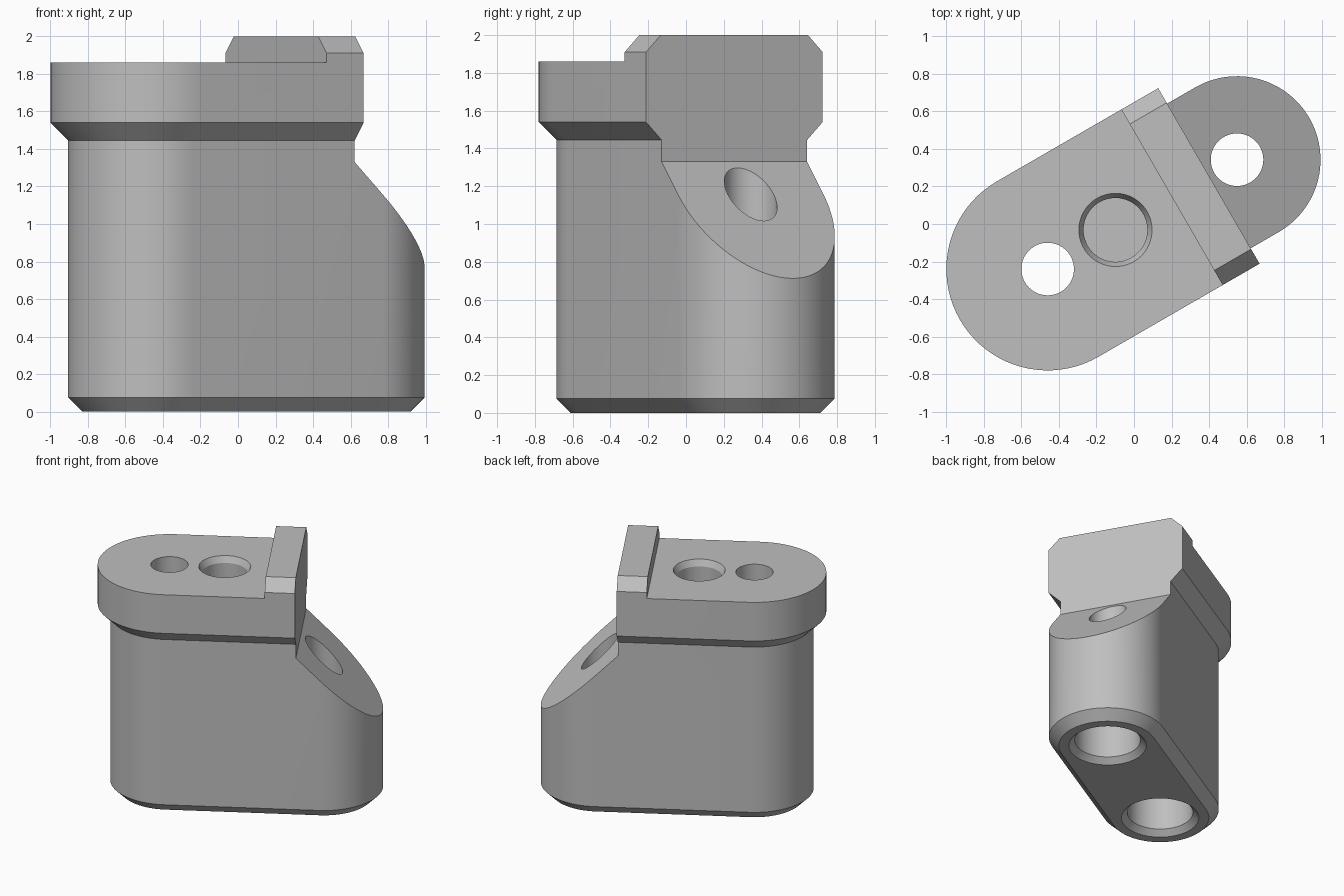
import bpy, bmesh, math
from mathutils import Matrix

cube = bpy.data.objects.get("Cube")
if cube:
    bpy.data.objects.remove(cube, do_unlink=True)

# Everything is built along a local axis turned 30 degrees about z
PLACE = Matrix.Translation((-0.46, -0.24, 0)) @ Matrix.Rotation(math.radians(30), 4, "Z")
SPAN = 1.165       # distance between the two end centres
FACE = 0.992       # flat mounting face along the axis
DECK = 1.86        # height of the top deck
STEPS = 40         # segments per half circle

grey = bpy.data.materials.new("plain grey")
grey.use_nodes = True
colour = (0.52, 0.52, 0.52, 1)
grey.diffuse_color = colour
grey.node_tree.nodes["Principled BSDF"].inputs["Base Color"].default_value = colour


def finish(name, bm):
    bmesh.ops.recalc_face_normals(bm, faces=bm.faces)
    bm.transform(PLACE)
    mesh = bpy.data.meshes.new(name)
    bm.to_mesh(mesh)
    bm.free()
    mesh.materials.append(grey)
    obj = bpy.data.objects.new(name, mesh)
    bpy.context.collection.objects.link(obj)
    return obj


def outline(start, length, radius):
    """Rounded slot outline; a plain circle when length is zero."""
    points = []
    for centre, turn in ((start + length, -math.pi / 2), (start, math.pi / 2)):
        for i in range(STEPS + (1 if length else 0)):
            a = turn + math.pi * i / STEPS
            points.append((centre + radius * math.cos(a), radius * math.sin(a)))
    return points


def loft(name, start, length, sections):
    """Stack slot outlines given as (height, radius)."""
    bm = bmesh.new()
    rings = [[bm.verts.new((x, y, z)) for x, y in outline(start, length, r)]
             for z, r in sections]
    for low, high in zip(rings, rings[1:]):
        for i in range(len(low)):
            j = (i + 1) % len(low)
            bm.faces.new((low[i], low[j], high[j], high[i]))
    bm.faces.new(rings[0])
    bm.faces.new(rings[-1])
    return finish(name, bm)


def prism(name, profile):
    """Side profile of (along, height) points, extruded across the axis."""
    bm = bmesh.new()
    face = bm.faces.new([bm.verts.new((u, -1, z)) for u, z in profile])
    swept = bmesh.ops.extrude_face_region(bm, geom=[face])["geom"]
    bmesh.ops.translate(bm, vec=(0, 2, 0),
                        verts=[v for v in swept if isinstance(v, bmesh.types.BMVert)])
    return finish(name, bm)


# Block with chamfered foot, flared head and chamfered crest
block = loft("mounting_block", 0, SPAN, [
    (0, 0.37), (0.075, 0.445), (1.445, 0.445), (1.54, 0.54), (1.91, 0.54), (2, 0.45)])

# Lower deck beside the rib, flat end face and sloped shoulder
cutters = [
    prism("deck_cutter", [(-1, DECK), (0.765, DECK), (0.765, 2.3), (-1, 2.3)]),
    prism("shoulder_cutter", [(FACE, 1.33), (2.3, 1.33 - (2.3 - FACE)), (2.3, 2.3), (FACE, 2.3)]),
]

# Screw holes with chamfered pockets in the underside
for side, centre in (("right", 0), ("left", SPAN)):
    cutters.append(loft(side + "_screw_cutter", centre, 0, [
        (-0.05, 0.344), (0.045, 0.249), (0.7, 0.249), (0.7, 0.14), (2.3, 0.14)]))

# Blind bore with chamfered rim in the deck
cutters.append(loft("bore_cutter", 0.417, 0, [
    (1.26, 0.17), (DECK - 0.05, 0.17), (DECK, 0.195), (DECK + 0.1, 0.245)]))

bpy.ops.object.select_all(action="DESELECT")
bpy.context.view_layer.objects.active = block
block.select_set(True)
for cutter in cutters:
    cutter.hide_render = True
    mod = block.modifiers.new(cutter.name, "BOOLEAN")
    mod.operation = "DIFFERENCE"
    mod.solver = "EXACT"
    mod.object = cutter
    bpy.ops.object.modifier_apply(modifier=mod.name)
    bpy.data.objects.remove(cutter, do_unlink=True)

bpy.ops.object.shade_smooth_by_angle(angle=math.radians(25))
